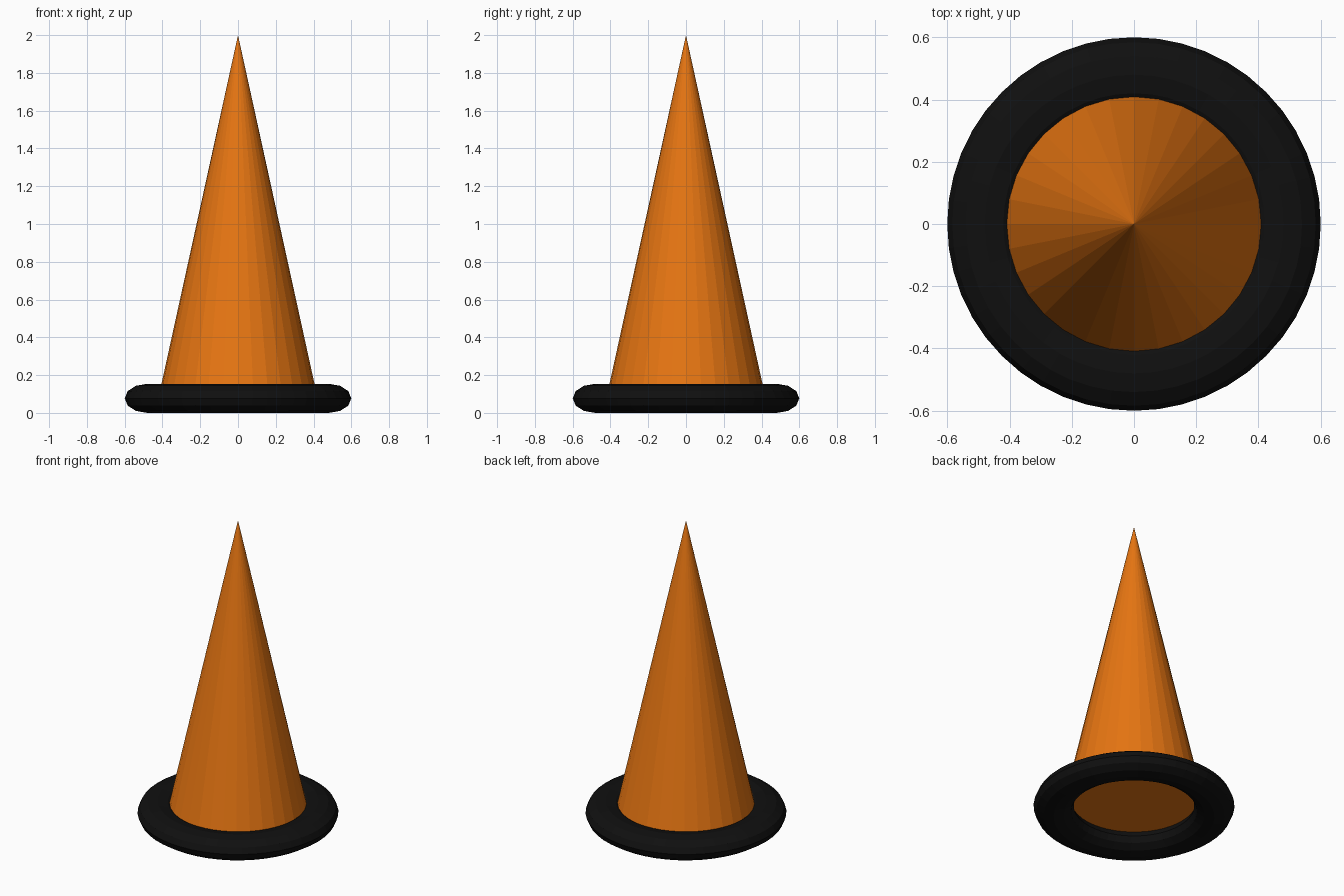
import bpy

cube = bpy.data.objects.get("Cube")
if cube:
    bpy.data.objects.remove(cube, do_unlink=True)


def make_material(name, color):
    mat = bpy.data.materials.new(name)
    mat.use_nodes = True
    mat.diffuse_color = color
    mat.node_tree.nodes["Principled BSDF"].inputs["Base Color"].default_value = color
    return mat


def finish(name, mat):
    obj = bpy.context.object
    obj.name = name
    obj.data.materials.append(mat)
    return obj


orange = make_material("orange", (0.8, 0.18, 0.006, 1))
black = make_material("black", (0.005, 0.005, 0.005, 1))

# Flattened ring base
HALF_HEIGHT = 0.077
MINOR = 0.12
bpy.ops.mesh.primitive_torus_add(major_radius=0.48, minor_radius=MINOR,
                                 major_segments=48, minor_segments=12,
                                 location=(0, 0, HALF_HEIGHT))
ring = finish("base_ring", black)
for v in ring.data.vertices:
    v.co.z *= HALF_HEIGHT / MINOR

# Pointed cone, its closed underside sitting inside the ring
BOTTOM, TOP = 0.113, 2.0
bpy.ops.mesh.primitive_cone_add(vertices=32, radius1=0.414, radius2=0,
                                depth=TOP - BOTTOM,
                                location=(0, 0, (BOTTOM + TOP) / 2))
finish("cone_body", orange)
